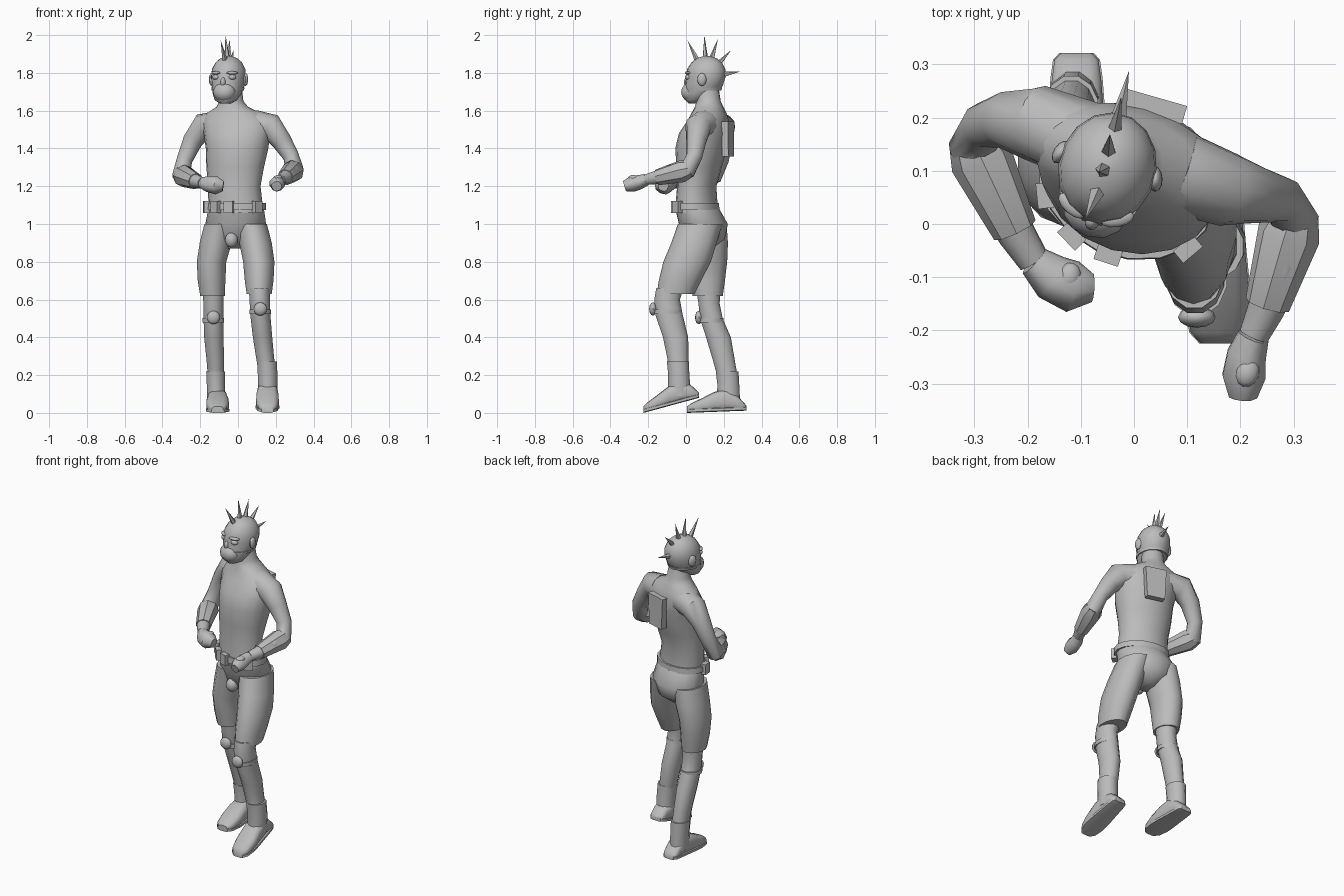
import bpy, bmesh, math
from mathutils import Vector, Matrix

cube = bpy.data.objects.get("Cube")
if cube:
    bpy.data.objects.remove(cube, do_unlink=True)

grey = bpy.data.materials.new("plain_grey")
grey.use_nodes = True
tone = (0.5, 0.5, 0.5, 1)
grey.diffuse_color = tone
grey.node_tree.nodes["Principled BSDF"].inputs["Base Color"].default_value = tone

UP = Vector((0, 0, 1))
YAW = math.radians(-16)                     # chest and head turn
LAT = Vector((math.cos(YAW), math.sin(YAW), 0))
FWD = Vector((math.sin(YAW), -math.cos(YAW), 0))


def finish(name, bm, angle=45):
    bmesh.ops.recalc_face_normals(bm, faces=bm.faces)
    mesh = bpy.data.meshes.new(name)
    bm.to_mesh(mesh)
    bm.free()
    mesh.materials.append(grey)
    obj = bpy.data.objects.new(name, mesh)
    bpy.context.collection.objects.link(obj)
    bpy.ops.object.select_all(action='DESELECT')
    obj.select_set(True)
    bpy.context.view_layer.objects.active = obj
    bpy.ops.object.shade_smooth_by_angle(angle=math.radians(angle))
    return obj


def loft(name, rings, ref, axis=None, sides=14, power=1.0, angle=45):
    """Skin oval rings (x, y, z, radius_a, radius_b); axis None follows the path."""
    bm = bmesh.new()
    centres = [Vector(r[:3]) for r in rings]
    loops = []
    for i, ring in enumerate(rings):
        ahead = centres[min(i + 1, len(rings) - 1)]
        n = axis or (ahead - centres[max(i - 1, 0)]).normalized()
        a = (ref - n * ref.dot(n)).normalized()
        b = n.cross(a)
        loop = []
        for k in range(sides):
            t = math.tau * (k + 0.5) / sides
            c, s = math.cos(t), math.sin(t)
            c = math.copysign(abs(c) ** power, c)
            s = math.copysign(abs(s) ** power, s)
            loop.append(bm.verts.new(centres[i] + a * c * ring[3] + b * s * ring[-1]))
        loops.append(loop)
    for low, high in zip(loops, loops[1:]):
        for k in range(sides):
            j = (k + 1) % sides
            bm.faces.new((low[k], low[j], high[j], high[k]))
    bm.faces.new(loops[0])
    bm.faces.new(loops[-1])
    return finish(name, bm, angle)


def ball(name, centre, size, yaw=YAW):
    bm = bmesh.new()
    bmesh.ops.create_uvsphere(bm, u_segments=12, v_segments=8, radius=1)
    bm.transform(Matrix.Translation(centre) @ Matrix.Rotation(yaw, 4, 'Z')
                 @ Matrix.Diagonal((*size, 1)))
    return finish(name, bm)


def box(name, centre, size, yaw, taper=1.0):
    bm = bmesh.new()
    bmesh.ops.create_cube(bm, size=1)
    for v in bm.verts:
        if v.co.z < 0:
            v.co.x *= taper
    bm.transform(Matrix.Translation(centre) @ Matrix.Rotation(yaw, 4, 'Z')
                 @ Matrix.Diagonal((*size, 1)))
    return finish(name, bm, 30)


def spike(name, base, tip, radius):
    bm = bmesh.new()
    way = tip - base
    bmesh.ops.create_cone(bm, cap_ends=True, segments=5, radius1=radius, radius2=0, depth=way.length)
    bm.transform(Matrix.Translation((base + tip) / 2) @ way.to_track_quat('Z', 'Y').to_matrix().to_4x4())
    return finish(name, bm, 20)


# Torso, neck and pelvis
loft("torso", [
    (-.01, .055, 1.06, .148, .112), (-.02, .057, 1.2, .142, .1),
    (-.015, .07, 1.3, .155, .117), (-.005, .08, 1.4, .168, .134),
    (-.005, .095, 1.48, .18, .128), (-.008, .115, 1.54, .19, .105),
    (-.02, .122, 1.585, .15, .088), (-.03, .122, 1.62, .085, .075),
    (-.035, .12, 1.65, .064, .064), (-.04, .11, 1.73, .06, .062)], LAT, UP, 18)
loft("pelvis", [
    (-.025, .09, .87, .035, .05), (-.02, .1, .92, .12, .105),
    (-.012, .092, 1, .163, .128), (-.01, .06, 1.08, .15, .115)], LAT, UP, 16)
ball("groin", (-.035, -.005, .915), (.035, .035, .04))

# Belt with pouches
loft("belt", [(-.01, .055, 1.075, .162, .12), (-.01, .055, 1.11, .16, .118)], LAT, UP, 16)
for i, deg in enumerate((202, 240, 268, 326)):
    t = math.radians(deg)
    spot = Vector((-.01, .055, 1.09)) + LAT * .163 * math.cos(t) - FWD * .12 * math.sin(t)
    box("belt_pouch_%d" % i, spot, (.048, .03, .062), YAW + t + math.pi / 2)

# Back plate
box("back_plate", (.035, .222, 1.45), (.125, .035, .185), YAW, .85)


# Arms: sleeve, bracer, fist and thumb
def arm(side, path, hand_from):
    shoulder, elbow, wrist = (Vector(path[i][:3]) for i in (2, 4, 6))
    bend = (elbow - shoulder).cross(wrist - elbow).normalized()
    loft(side + "_arm", path[:hand_from + 1], bend, sides=12)
    palm, tip = Vector(path[hand_from][:3]), Vector(path[-1][:3])
    loft(side + "_fist", path[hand_from:], bend, sides=10, power=.8)
    back = (elbow - wrist).normalized()
    cuff = [(*(elbow + back * .015), .045), (*(elbow - back * .03), .06),
            (*elbow.lerp(wrist, .95), .043)]
    loft(side + "_bracer", cuff, bend, sides=8, angle=25)
    ball(side + "_thumb", palm.lerp(tip, .6) + UP * .03, (.022, .028, .016))


arm("right", [
    (-.09, .155, 1.525, .078), (-.185, .19, 1.515, .072), (-.24, .195, 1.44, .054),
    (-.283, .185, 1.34, .043), (-.3, .15, 1.26, .049), (-.27, .08, 1.25, .045),
    (-.22, -.02, 1.225, .036), (-.188, -.07, 1.217, .03), (-.155, -.1, 1.21, .043),
    (-.115, -.118, 1.205, .047), (-.078, -.12, 1.2, .026)], 7)
arm("left", [
    (.09, .095, 1.525, .078), (.175, .065, 1.515, .07), (.23, .055, 1.44, .054),
    (.28, .045, 1.36, .043), (.3, .01, 1.287, .048), (.28, -.07, 1.272, .046),
    (.248, -.16, 1.245, .036), (.225, -.21, 1.235, .029), (.212, -.245, 1.222, .036),
    (.207, -.285, 1.212, .04), (.205, -.325, 1.2, .026)], 7)


# Legs: trouser leg, shin, knee strap, boot and shoe
def leg(side, thigh, shin, strap, boot, toe, length, lift):
    X = Vector((1, 0, 0))
    loft(side + "_trouser_leg", thigh, X, UP)
    loft(side + "_shin", shin, X, UP, 12)
    x, y, z, a, b = strap
    loft(side + "_knee_strap", [(x, y, z - .012, a, b), (x, y, z + .012, a, b)], X, UP, 12)
    ball(side + "_kneecap", (x, y - b, z + .015), (a * .6, .02, .035), 0)
    loft(side + "_boot_shaft", boot, X, UP, 12)
    # stations along the shoe: position, half width, sole rise, top height
    shoe = []
    for t, w, top in ((0, .03, .035), (.07, .05, .05), (.25, .061, .075), (.45, .058, .105),
                      (.65, .052, .12), (.85, .047, .08), (.96, .042, .04), (1, .03, .025)):
        sole = lift * t
        half = top / 2
        shoe.append((toe[0], toe[1] + t * length, sole + half, w, half))
    loft(side + "_shoe", shoe, X, Vector((0, 1, 0)), 14, .7)
    plate = [(r[0], r[1], lift * i + .011, r[3] + .004, .011)
             for r, i in zip(shoe, [(s[1] - toe[1]) / length for s in shoe])]
    loft(side + "_sole", plate, X, Vector((0, 1, 0)), 8, .5)


leg("right", [
    (-.1, .1, 1.0, .08, .115), (-.118, .108, .9, .087, .114), (-.14, .11, .8, .08, .108),
    (-.14, .112, .7, .075, .094), (-.135, .115, .62, .067, .08)], [
    (-.132, .118, .66, .058, .068), (-.13, .122, .58, .055, .058),
    (-.13, .134, .5, .054, .062), (-.128, .172, .4, .053, .068),
    (-.12, .2, .28, .048, .06), (-.117, .218, .2, .045, .056)],
    (-.13, .134, .49, .059, .066), [
    (-.118, .218, .218, .052, .062), (-.117, .224, .15, .05, .06),
    (-.114, .225, .05, .05, .064)], (-.108, .006), .315, .012)
leg("left", [
    (.07, .075, 1.0, .085, .118), (.093, .042, .9, .088, .12), (.11, .006, .8, .085, .126),
    (.112, -.032, .7, .078, .112), (.112, -.055, .63, .068, .1)], [
    (.113, -.085, .66, .058, .075), (.115, -.1, .6, .056, .07),
    (.118, -.09, .52, .055, .075), (.13, -.055, .4, .053, .069),
    (.145, -.042, .28, .049, .057), (.15, -.042, .24, .047, .055)],
    (.118, -.097, .535, .059, .078), [
    (.153, -.043, .272, .054, .06), (.157, -.038, .2, .054, .058),
    (.158, -.035, .09, .052, .064)], (.156, -.225), .295, .08)


# Head
HEAD = Vector((-.05, .105, 0))


def on_head(front, side, z):
    return HEAD + FWD * front + LAT * side + UP * z


def head_ring(front, z, a, b):
    return (*on_head(front, 0, z), a, b)


loft("head", [head_ring(*r) for r in (
    (.065, 1.638, .028, .028), (.055, 1.655, .058, .054), (.03, 1.69, .075, .087),
    (.01, 1.73, .086, .1), (0, 1.78, .092, .106), (-.002, 1.82, .088, .102),
    (-.005, 1.855, .07, .082), (-.005, 1.877, .045, .054), (-.005, 1.89, .012, .014))],
    LAT, UP, 16)
loft("mask_strap", [head_ring(.015, 1.708, .085, .098), head_ring(.013, 1.722, .088, .1)], LAT, UP, 16)
ball("face_mask", on_head(.082, 0, 1.698), (.062, .052, .052))
ball("nose", on_head(.103, 0, 1.75), (.014, .018, .026))
for side, s in (("left", 1), ("right", -1)):
    ball(side + "_eye", on_head(.085, .045 * s, 1.777), (.021, .017, .014), YAW + .45 * s)
    ball(side + "_brow", on_head(.086, .044 * s, 1.8), (.032, .016, .009), YAW + .45 * s)
    ball(side + "_ear", on_head(-.005, .092 * s, 1.765), (.014, .024, .034), YAW + .3 * s)

# Crest of spikes over the scalp, fanned from a point inside the skull
core = on_head(0, 0, 1.775)
for i, (lean, reach) in enumerate(((-28, .225), (-3, .225), (17, .215), (43, .2), (80, .19))):
    t = math.radians(lean)
    way = (UP * math.cos(t) - FWD * math.sin(t) - LAT * .06).normalized()
    spike("spike_%d" % i, core + way * .09, core + way * reach, .017)
